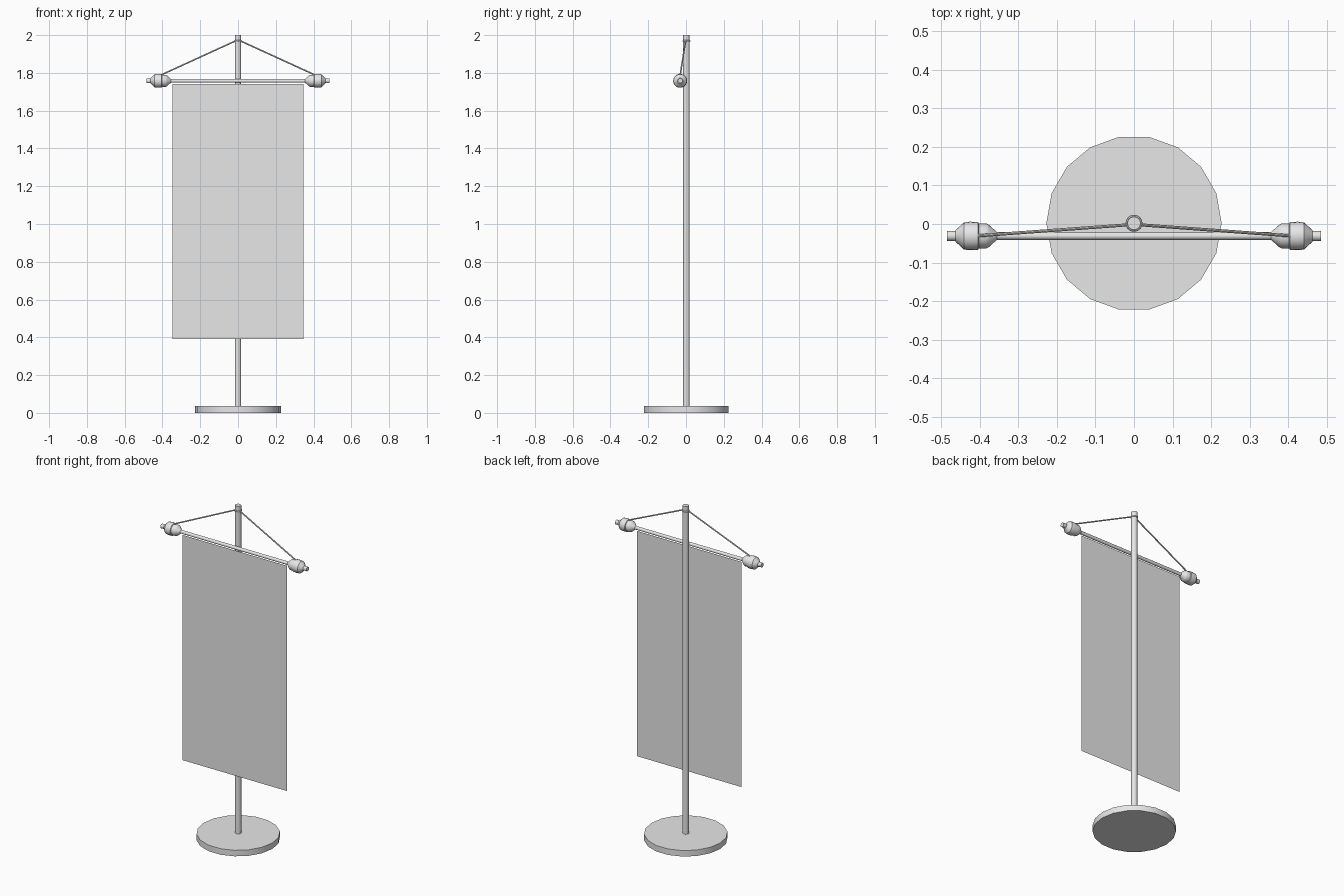
import bpy, bmesh, math
from mathutils import Vector

cube = bpy.data.objects.get("Cube")
if cube:
    bpy.data.objects.remove(cube, do_unlink=True)

SIDES = 18
POLE_Y = 0.002
BAR_Y, BAR_Z = -0.031, 1.758

grey = bpy.data.materials.new("light_grey")
grey.use_nodes = True
colour = (0.8, 0.8, 0.8, 1)
grey.diffuse_color = colour
grey.node_tree.nodes["Principled BSDF"].inputs["Base Color"].default_value = colour


def finish(obj, name, smooth=True):
    obj.name = name
    obj.data.materials.append(grey)
    if smooth:
        bpy.ops.object.select_all(action="DESELECT")
        obj.select_set(True)
        bpy.context.view_layer.objects.active = obj
        bpy.ops.object.shade_smooth_by_angle(angle=math.radians(30))
    return obj


def rod(name, start, end, radius, sides=SIDES):
    """Capped cylinder between two points."""
    start, end = Vector(start), Vector(end)
    axis = end - start
    bpy.ops.mesh.primitive_cylinder_add(
        vertices=sides, radius=radius, depth=axis.length,
        location=(start + end) / 2,
        rotation=axis.to_track_quat("Z", "Y").to_euler())
    return finish(bpy.context.object, name)


def finial(name, side, profile):
    """Turned knob: a profile of (x, radius) spun around the crossbar."""
    bm = bmesh.new()
    rings = []
    for x, r in profile:
        angles = [math.tau * i / SIDES for i in range(SIDES)]
        rings.append([bm.verts.new((side * x, BAR_Y + r * math.cos(a),
                                    BAR_Z + r * math.sin(a))) for a in angles])
    for a, b in zip(rings, rings[1:]):
        for i in range(SIDES):
            j = (i + 1) % SIDES
            bm.faces.new((a[i], a[j], b[j], b[i]))
    bm.faces.new(rings[0])
    bm.faces.new(rings[-1])
    bmesh.ops.recalc_face_normals(bm, faces=bm.faces)
    mesh = bpy.data.meshes.new(name)
    bm.to_mesh(mesh)
    bm.free()
    obj = bpy.data.objects.new(name, mesh)
    bpy.context.collection.objects.link(obj)
    return finish(obj, name)


# Round foot: a corner points along +x
bpy.ops.mesh.primitive_cylinder_add(
    vertices=SIDES, radius=0.227, depth=0.036,
    location=(0, POLE_Y, 0.018), rotation=(0, 0, math.pi / 2))
finish(bpy.context.object, "base")

# Upright pole and crossbar
rod("pole", (0, POLE_Y, 0.03), (0, POLE_Y, 2.0), 0.017)
rod("crossbar", (-0.38, BAR_Y, BAR_Z), (0.38, BAR_Y, BAR_Z), 0.01)

# Hanging cloth, a single sheet
bpy.ops.mesh.primitive_plane_add(
    size=1, location=(0, BAR_Y, 1.066), rotation=(math.pi / 2, 0, 0))
cloth = bpy.context.object
cloth.scale = (0.694, 1.35, 1)
finish(cloth, "banner_cloth", smooth=False)

# Cord loop around the pole
bpy.ops.mesh.primitive_torus_add(
    major_radius=0.018, minor_radius=0.004, major_segments=SIDES,
    minor_segments=8, location=(0, POLE_Y, 1.969))
finish(bpy.context.object, "cord_loop")

# Turned end knobs and hanging cords, mirrored
knob = [(0.355, 0.01), (0.375, 0.028), (0.382, 0.032), (0.402, 0.032),
        (0.404, 0.036), (0.425, 0.037), (0.441, 0.035), (0.462, 0.015),
        (0.462, 0.013), (0.484, 0.013)]
for label, side in (("left", 1), ("right", -1)):
    finial(label + "_finial", side, knob)
    rod(label + "_cord", (side * 0.41, BAR_Y, BAR_Z + 0.03),
        (side * 0.014, POLE_Y - 0.004, 1.969), 0.004, 8)
